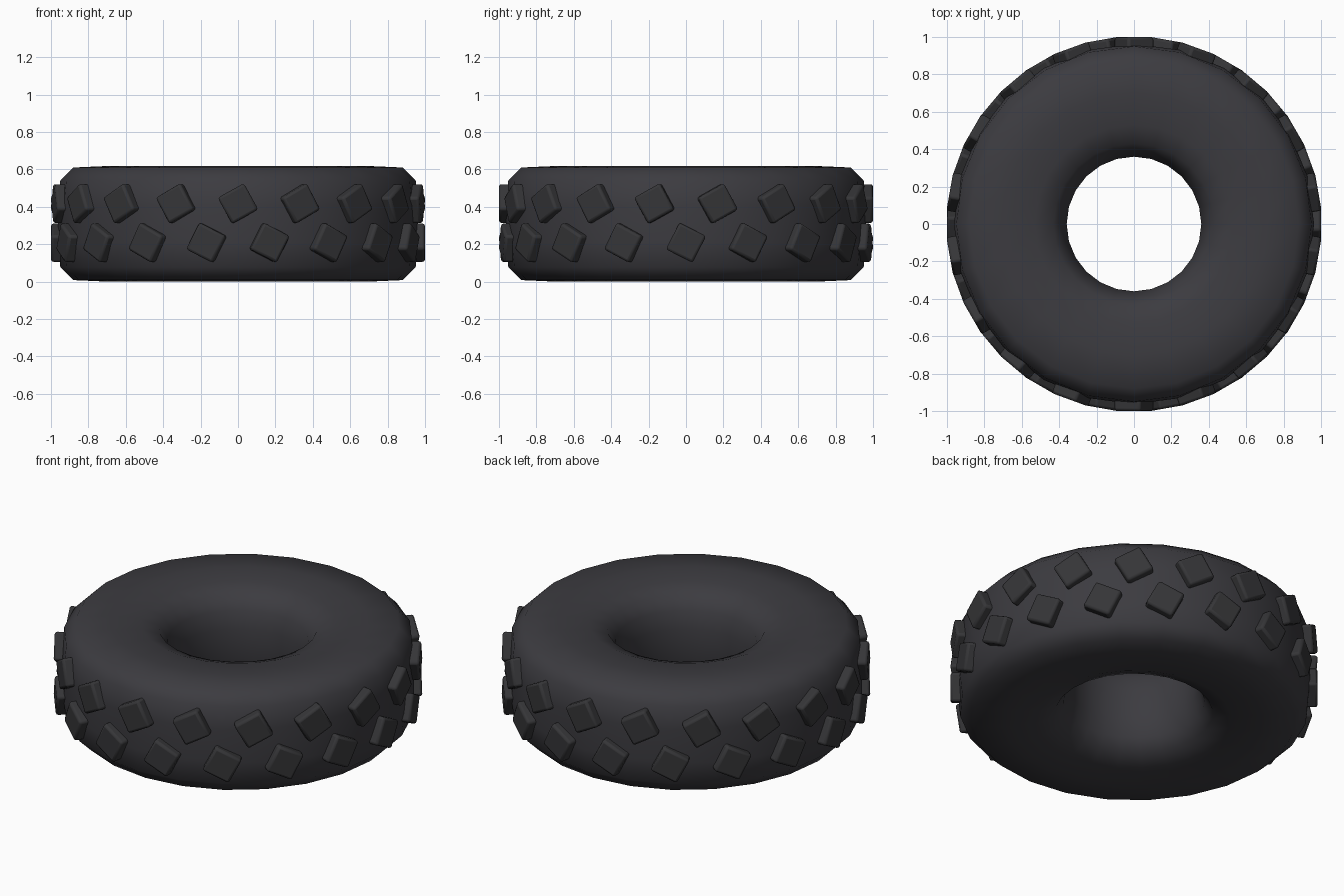
import bpy, bmesh, math
from mathutils import Matrix, Vector

if "Cube" in bpy.data.objects:
    bpy.data.objects.remove(bpy.data.objects["Cube"])

SEGMENTS = 24      # facets around the tyre
BLOCKS = 18        # tread blocks per row
MID_Z = 0.309


def material(name, rgb):
    m = bpy.data.materials.new(name)
    m.diffuse_color = (*rgb, 1.0)
    m.use_nodes = True
    m.node_tree.nodes["Principled BSDF"].inputs["Base Color"].default_value = m.diffuse_color
    return m


rubber = material("dark rubber", (0.045, 0.044, 0.051))
tread_rubber = material("darker tread rubber", (0.036, 0.036, 0.039))


def add_object(name, bm, mat):
    bmesh.ops.recalc_face_normals(bm, faces=bm.faces)
    me = bpy.data.meshes.new(name)
    bm.to_mesh(me)
    bm.free()
    me.materials.append(mat)
    ob = bpy.data.objects.new(name, me)
    bpy.context.collection.objects.link(ob)
    return ob


# Tyre body: upper half profile (radius, height above middle), mirrored and revolved
half = [(0.36, 0.09), (0.385, 0.19), (0.43, 0.26), (0.53, 0.298),
        (0.70, 0.309), (0.88, 0.301), (0.95, 0.232), (0.963, 0.10)]
profile = half + [(r, -h) for r, h in reversed(half)]
bm = bmesh.new()
rings = []
for i in range(SEGMENTS):
    a = 2 * math.pi * i / SEGMENTS
    rings.append([bm.verts.new((r * math.cos(a), r * math.sin(a), MID_Z + h))
                  for r, h in profile])
n = len(profile)
for i in range(SEGMENTS):
    p, q = rings[i], rings[(i + 1) % SEGMENTS]
    for j in range(n):
        k = (j + 1) % n
        bm.faces.new((p[j], q[j], q[k], p[k]))
body = add_object("tyre_body", bm, rubber)
for f in body.data.polygons:
    f.use_smooth = True


# Tread rows: tilted square blocks set around the outside
def tread_row(name, z, start_deg, tilt_deg):
    bm = bmesh.new()
    size, depth = 0.16, 0.10
    for i in range(BLOCKS):
        a = math.radians(start_deg + 360 * i / BLOCKS)
        mat = (Matrix.Rotation(a, 4, 'Z')
               @ Matrix.Translation(Vector((1.0 - depth / 2, 0, z)))
               @ Matrix.Rotation(math.radians(tilt_deg), 4, 'X')
               @ Matrix.Diagonal((depth, size, size, 1)))
        bmesh.ops.create_cube(bm, size=1, matrix=mat)
    ob = add_object(name, bm, tread_rubber)
    bev = ob.modifiers.new("soft edges", 'BEVEL')
    bev.width = 0.014
    bev.segments = 2
    bpy.ops.object.select_all(action='DESELECT')
    ob.select_set(True)
    bpy.context.view_layer.objects.active = ob
    bpy.ops.object.shade_smooth_by_angle(angle=math.radians(50))
    return ob


tread_row("upper_tread_blocks", 0.417, -90, 29)
tread_row("lower_tread_blocks", 0.208, -80, -27)
